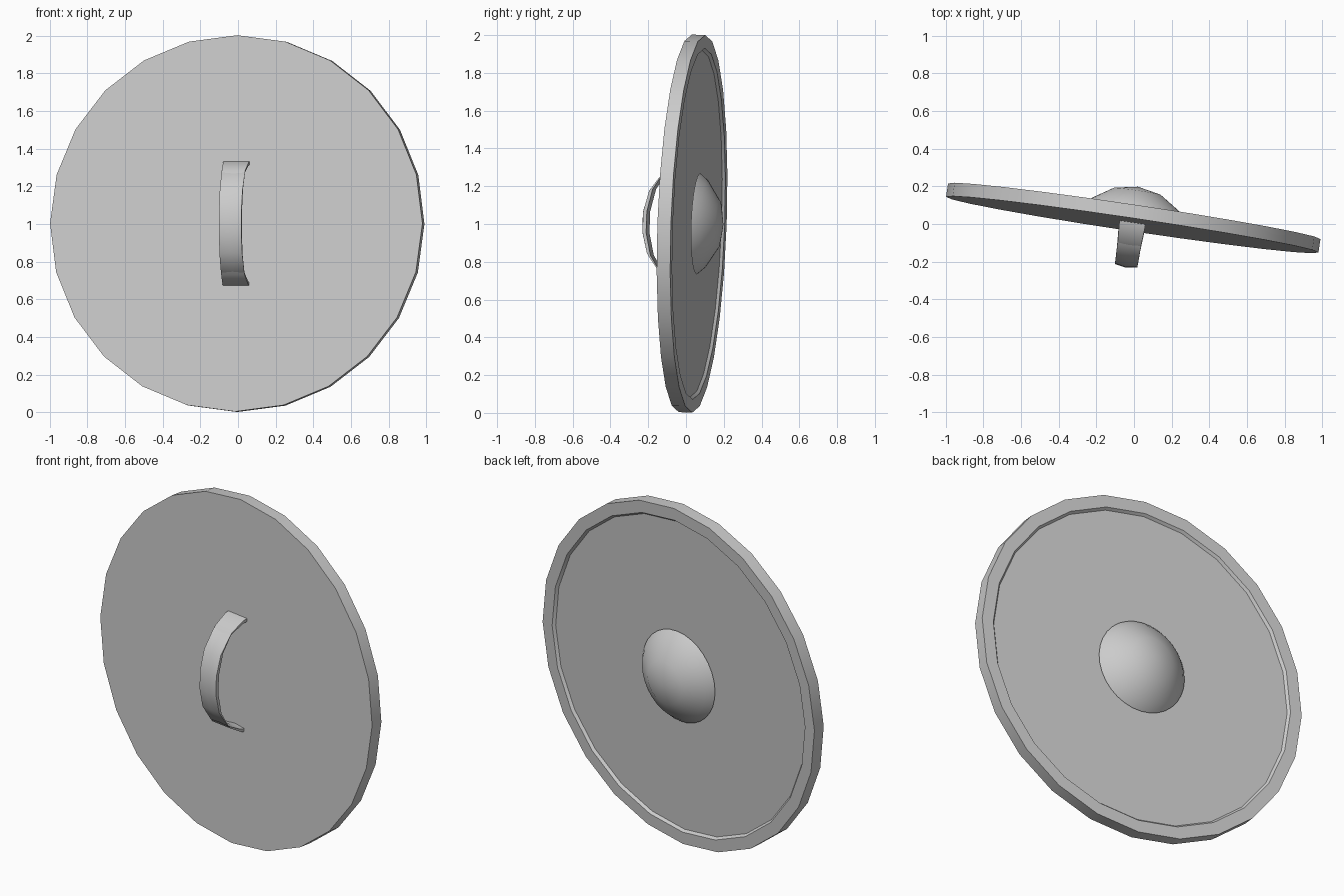
import bpy, bmesh, math
from mathutils import Matrix, Vector

if "Cube" in bpy.data.objects:
    bpy.data.objects.remove(bpy.data.objects["Cube"])

grey = bpy.data.materials.new("plain_grey")
grey.use_nodes = True
colour = (0.6, 0.6, 0.6, 1)
grey.diffuse_color = colour
grey.node_tree.nodes["Principled BSDF"].inputs["Base Color"].default_value = colour

# Shared pose: the whole shield leans and turns a little
POSE = (Matrix.Translation((-0.004, 0.032, 1.002))
        @ Matrix.Rotation(math.radians(-8.5), 4, "Z")
        @ Matrix.Rotation(math.radians(-2), 4, "X"))


def finish(name, bm):
    bmesh.ops.remove_doubles(bm, verts=bm.verts, dist=1e-4)
    bmesh.ops.recalc_face_normals(bm, faces=bm.faces)
    bm.transform(POSE)
    mesh = bpy.data.meshes.new(name)
    bm.to_mesh(mesh)
    bm.free()
    mesh.materials.append(grey)
    obj = bpy.data.objects.new(name, mesh)
    bpy.context.collection.objects.link(obj)
    bpy.ops.object.select_all(action="DESELECT")
    obj.select_set(True)
    bpy.context.view_layer.objects.active = obj
    bpy.ops.object.shade_smooth_by_angle(angle=math.radians(32))
    return obj


def lathe(name, profile, steps):
    """Spin (radius, depth) points about the local y axis."""
    bm = bmesh.new()
    verts = [bm.verts.new((0, d, r)) for r, d in profile]
    edges = [bm.edges.new(pair) for pair in zip(verts, verts[1:])]
    bmesh.ops.spin(bm, geom=verts + edges, cent=(0, 0, 0), axis=(0, 1, 0),
                   angle=math.tau, steps=steps)
    return finish(name, bm)


# Disc with a raised rim around the back
T = 0.036
lathe("shield_disc", [(0, -T), (1, -T), (1, T), (0.93, T), (0.918, T - 0.015), (0, T - 0.015)], 24)

# Shallow dome in the middle of the back
R, TIP = 0.335, 0.168
angles = [math.radians(a) for a in (0, 22, 44, 53)]
lathe("centre_boss", [(R * math.sin(a), TIP - R * (1 - math.cos(a))) for a in angles], 32)

# Bowed strap handle: (height, reach, half width), mirrored top to bottom
half = [(0.32, -0.01, 0.069), (0.315, 0.025, 0.069), (0.27, 0.115, 0.063),
        (0.17, 0.183, 0.061), (0.055, 0.211, 0.06)]
path = half + [(-z, d, w) for z, d, w in reversed(half)]
bm = bmesh.new()
rings = []
for i, (z, d, w) in enumerate(path):
    before, after = path[max(i - 1, 0)], path[min(i + 1, len(path) - 1)]
    out = Vector((0, before[0] - after[0], before[1] - after[1])).normalized()
    out = Vector((0, -out.y, out.z))
    centre = Vector((0, -T - d, z))
    section = [(-w, -0.012), (-w, 0.008), (0, 0.018), (w, 0.008), (w, -0.012)]
    rings.append([bm.verts.new(centre + Vector((x, 0, 0)) + out * t) for x, t in section])
for a, b in zip(rings, rings[1:]):
    for j in range(len(a)):
        k = (j + 1) % len(a)
        bm.faces.new((a[j], a[k], b[k], b[j]))
bm.faces.new(rings[0])
bm.faces.new(rings[-1])
finish("strap_handle", bm)
